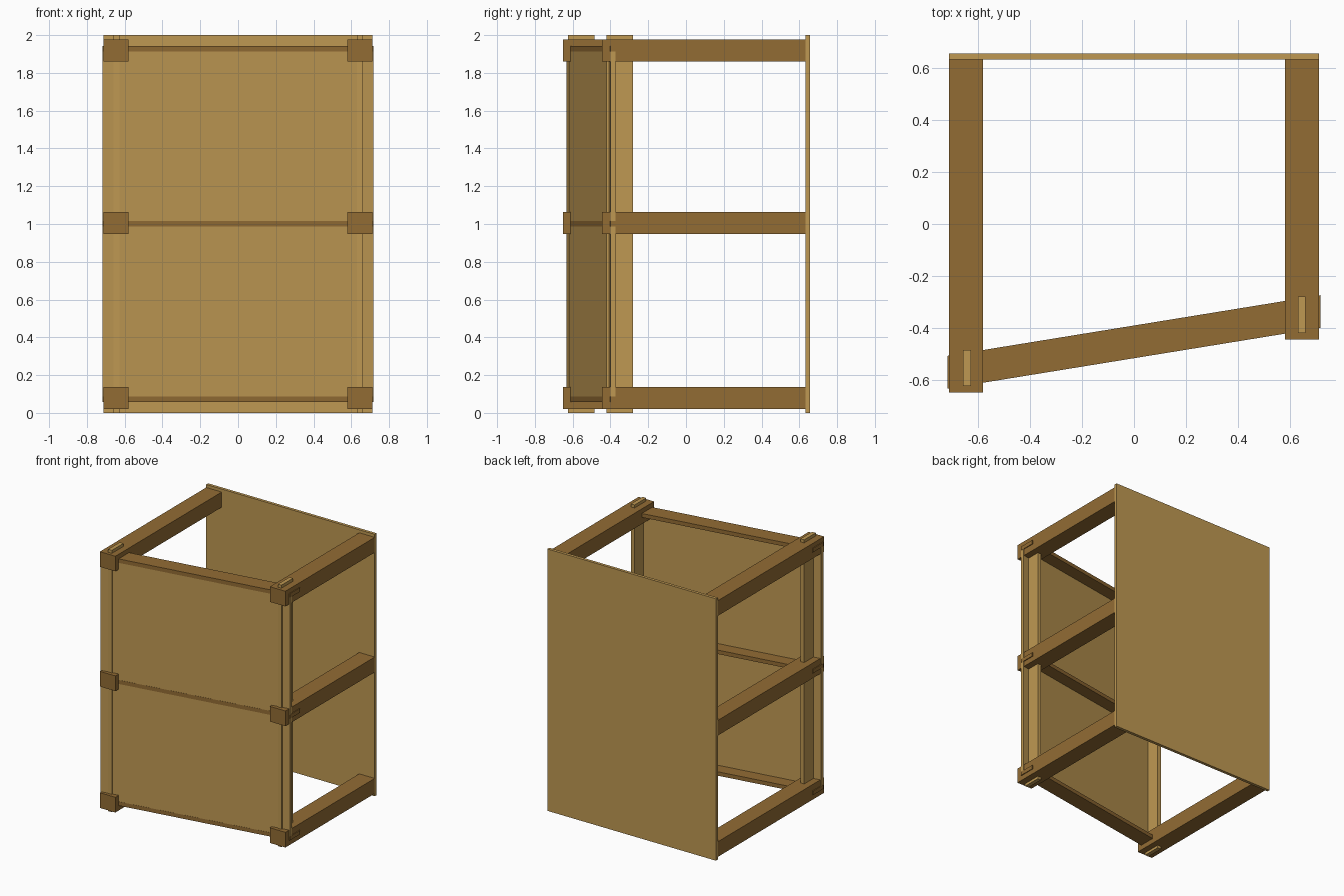
import bpy
import bmesh

cube = bpy.data.objects.get("Cube")
if cube:
    bpy.data.objects.remove(cube, do_unlink=True)


def material(name, colour):
    mat = bpy.data.materials.new(name)
    mat.use_nodes = True
    mat.diffuse_color = colour
    mat.node_tree.nodes["Principled BSDF"].inputs["Base Color"].default_value = colour
    return mat


light_wood = material("light wood", (0.52, 0.315, 0.085, 1))
dark_wood = material("dark wood", (0.29, 0.15, 0.034, 1))


def board(name, mat, xs, ys, zs, slant=0.0):
    """Box between the given limits, with y sheared along x by slant."""
    bm = bmesh.new()
    bmesh.ops.create_cube(bm, size=1)
    for v in bm.verts:
        x, y, z = ((a + b) / 2 + c * (b - a) for (a, b), c in zip((xs, ys, zs), v.co))
        v.co = (x, y + slant * x, z)
    mesh = bpy.data.meshes.new(name)
    bm.to_mesh(mesh)
    bm.free()
    mesh.materials.append(mat)
    obj = bpy.data.objects.new(name, mesh)
    bpy.context.collection.objects.link(obj)
    return obj


SLANT = 0.1625
FRONT = -0.516
levels = {"bottom": 0.078, "middle": 1.005, "top": 1.919}

# Upright panels
board("back_panel", light_wood, (-0.712, 0.712), (0.633, 0.656), (0, 2))
board("front_panel", light_wood, (-0.717, 0.717), (FRONT, FRONT + 0.027),
      (0.059, 1.941), SLANT)

# Posts passing through the rail ends
board("right_post", light_wood, (-0.659, -0.628), (-0.625, -0.485), (0, 2))
board("left_post", light_wood, (0.631, 0.661), (-0.42, -0.28), (0, 2))

# Side rails and slanted crossbars on each level
for level, z in levels.items():
    height = (z - 0.058, z + 0.058)
    board(level + "_right_rail", dark_wood, (-0.712, -0.581), (-0.65, 0.633), height)
    board(level + "_left_rail", dark_wood, (0.581, 0.712), (-0.445, 0.633), height)
    # Keep the crossbar just proud of the panel so its edge shows as a strip
    bar_z = {"bottom": 0.073, "middle": 1.002, "top": 1.927}[level]
    board(level + "_crossbar", dark_wood, (-0.718, 0.718), (FRONT - 0.001, FRONT + 0.125),
          (bar_z - 0.015, bar_z + 0.015), SLANT)
